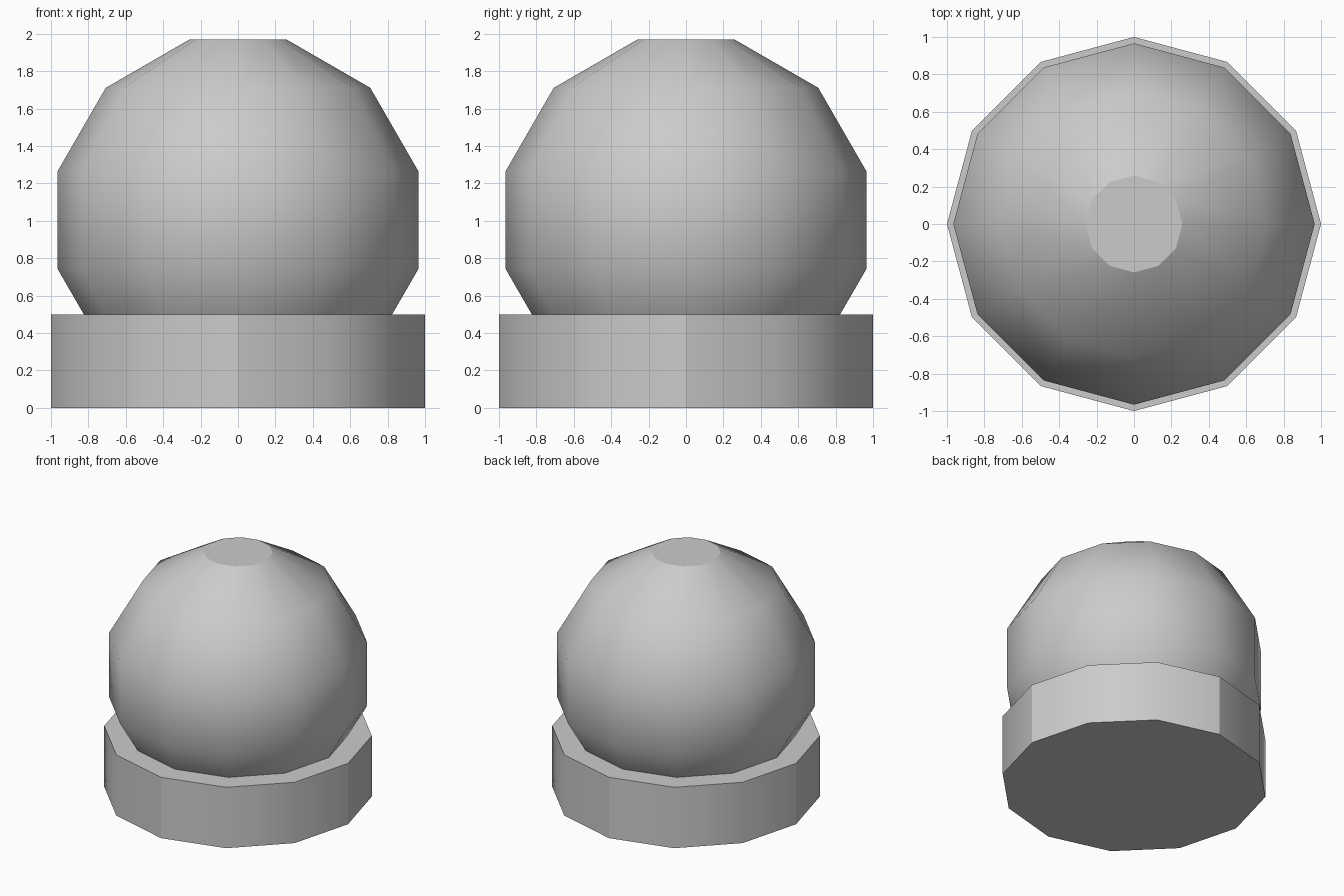
import bpy, bmesh
from math import cos, sin, pi, radians

SIDES = 12

cube = bpy.data.objects.get("Cube")
if cube:
    bpy.data.objects.remove(cube, do_unlink=True)

# One plain grey for everything
grey = bpy.data.materials.new("plain_grey")
grey.use_nodes = True
colour = (0.6, 0.6, 0.6, 1)
grey.diffuse_color = colour
grey.node_tree.nodes["Principled BSDF"].inputs["Base Color"].default_value = colour


def turned(name, profile):
    """Closed faceted solid of revolution from (radius, height) pairs."""
    bm = bmesh.new()
    rings = []
    for r, z in profile:
        angles = [2 * pi * i / SIDES for i in range(SIDES)]
        rings.append([bm.verts.new((r * cos(a), r * sin(a), z)) for a in angles])
    for low, high in zip(rings, rings[1:]):
        for i in range(SIDES):
            j = (i + 1) % SIDES
            bm.faces.new((low[i], low[j], high[j], high[i]))
    bm.faces.new(rings[0][::-1])
    bm.faces.new(rings[-1])
    mesh = bpy.data.meshes.new(name)
    bm.to_mesh(mesh)
    bm.free()
    mesh.materials.append(grey)
    obj = bpy.data.objects.new(name, mesh)
    bpy.context.collection.objects.link(obj)
    # Facets meet at about thirty degrees, so only the rims stay sharp
    bpy.ops.object.select_all(action="DESELECT")
    obj.select_set(True)
    bpy.context.view_layer.objects.active = obj
    bpy.ops.object.shade_smooth_by_angle(angle=radians(30))
    return obj


# Low drum base
turned("base", [(1, 0), (1, 0.5)])

# Truncated ball, its underside sunk into the base
CENTRE = 1.004
latitudes = [radians(a) for a in range(-75, 76, 30)]
turned("dome", [(cos(a), CENTRE + sin(a)) for a in latitudes])
